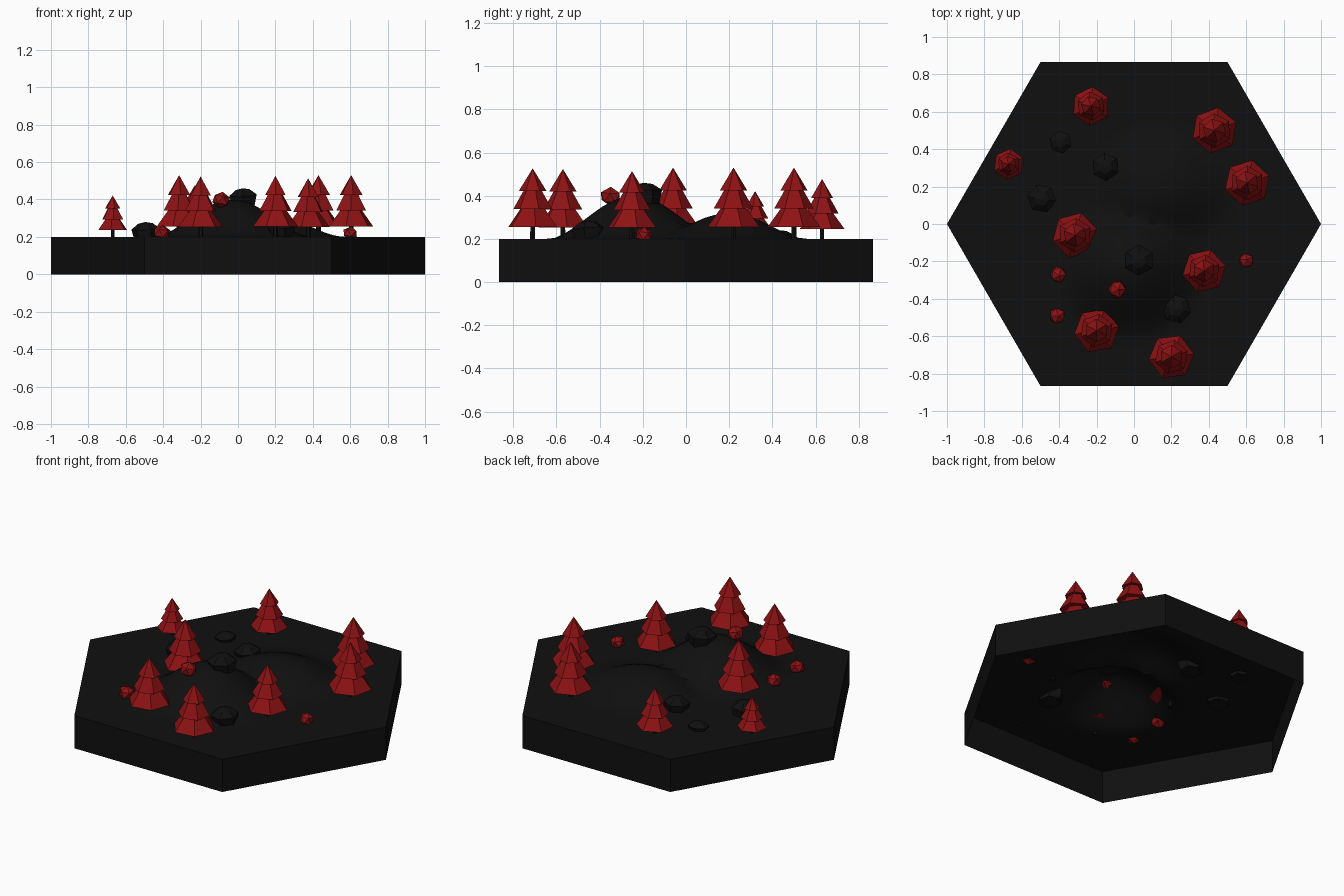
import bpy, bmesh, math
from mathutils import Matrix, Vector

if "Cube" in bpy.data.objects:
    bpy.data.objects.remove(bpy.data.objects["Cube"])


def make_material(name, color):
    m = bpy.data.materials.new(name)
    m.diffuse_color = (*color, 1)
    m.use_nodes = True
    m.node_tree.nodes["Principled BSDF"].inputs["Base Color"].default_value = m.diffuse_color
    return m


DARK = make_material("near_black", (0.005, 0.005, 0.005))
RED = make_material("deep_red", (0.27, 0.006, 0.007))


def finish(name, bm, mats):
    me = bpy.data.meshes.new(name)
    bm.to_mesh(me)
    bm.free()
    for m in mats:
        me.materials.append(m)
    ob = bpy.data.objects.new(name, me)
    bpy.context.collection.objects.link(ob)
    return ob


def stack(bm, rings, sides, turn=0.0, mat=0):
    """Closed, flat-faced solid through (radius, height) rings."""
    loops = []
    for r, z in rings:
        if r == 0:
            loops.append([bm.verts.new((0, 0, z))])
        else:
            loops.append([bm.verts.new((r * math.cos(turn + i * math.tau / sides),
                                        r * math.sin(turn + i * math.tau / sides), z))
                          for i in range(sides)])
    faces = []
    for a, b in zip(loops, loops[1:]):
        for i in range(sides):
            j = (i + 1) % sides
            if len(b) == 1:
                faces.append(bm.faces.new((a[i], a[j], b[0])))
            else:
                faces.append(bm.faces.new((a[i], a[j], b[j], b[i])))
    faces.append(bm.faces.new(loops[0][::-1]))
    if len(loops[-1]) > 1:
        faces.append(bm.faces.new(loops[-1]))
    for f in faces:
        f.material_index = mat


# Hills: centre x, y, radii x, y, height
HILLS = [(-0.03, -0.24, 0.42, 0.40, 0.20), (0.15, 0.20, 0.42, 0.36, 0.12)]


def ground(x, y):
    h = 0.0
    for cx, cy, rx, ry, top in HILLS:
        d = ((x - cx) / rx) ** 2 + ((y - cy) / ry) ** 2
        if d < 1:
            h = max(h, top * (1 - d) ** 2)
    return 0.2 + h


# Hexagonal ground tile with hills, open underneath
bm = bmesh.new()
bmesh.ops.create_circle(bm, cap_ends=True, cap_tris=True, segments=6, radius=1.0)
bmesh.ops.rotate(bm, verts=bm.verts, matrix=Matrix.Rotation(math.pi / 6, 3, 'Z'))
if max(v.co.x for v in bm.verts) < 0.99:
    bmesh.ops.rotate(bm, verts=bm.verts, matrix=Matrix.Rotation(math.pi / 6, 3, 'Z'))
bmesh.ops.subdivide_edges(bm, edges=bm.edges[:], cuts=19, use_grid_fill=True)
for v in bm.verts:
    v.co.z = ground(v.co.x, v.co.y)
bmesh.ops.recalc_face_normals(bm, faces=bm.faces)
if sum(f.normal.z for f in bm.faces) < 0:
    bmesh.ops.reverse_faces(bm, faces=bm.faces)
rim = [e for e in bm.edges if e.is_boundary]
walls = bmesh.ops.extrude_edge_only(bm, edges=rim)
for g in walls["geom"]:
    if isinstance(g, bmesh.types.BMVert):
        g.co.z = 0.0
bm.normal_update()
for f in bm.faces:
    c = f.calc_center_median()
    if abs(f.normal.z) < 0.1 and f.normal.dot(Vector((c.x, c.y, 0))) < 0:
        f.normal_flip()
tile = finish("ground_tile", bm, [DARK])
for p in tile.data.polygons:
    p.use_smooth = p.normal.z > 0.1
tile.data.set_sharp_from_angle(angle=math.radians(35))

# Trees: x, y, scale; three tiers over a thin trunk
TREES = [(-0.23, 0.63, 0.84), (-0.67, 0.32, 0.67), (0.43, 0.50, 1.0), (0.605, 0.22, 1.0),
         (-0.315, -0.06, 1.0), (0.375, -0.25, 0.95), (-0.20, -0.57, 0.98), (0.20, -0.71, 0.99)]
for n, (x, y, s) in enumerate(TREES):
    bm = bmesh.new()
    stack(bm, [(0.014, -0.01), (0.012, 0.08)], 6, mat=1)
    stack(bm, [(0.124, 0.055), (0.055, 0.15)], 6, 0.45 + n)
    stack(bm, [(0.092, 0.14), (0.038, 0.235)], 6, 0.65 + n)
    stack(bm, [(0.064, 0.225), (0, 0.33)], 6, 0.85 + n)
    ob = finish(f"tree_{n + 1}", bm, [RED, DARK])
    ob.location = (x, y, 0.2)
    ob.scale = (s, s, s)

# Rocks: x, y, radius, base height, top height
ROCKS = [(0.03, -0.19, 0.083, 0.36, 0.46), (-0.15, 0.31, 0.075, 0.19, 0.28),
         (-0.39, 0.44, 0.06, 0.18, 0.24), (0.23, -0.45, 0.08, 0.19, 0.285),
         (-0.49, 0.14, 0.078, 0.18, 0.28)]
for n, (x, y, r, low, high) in enumerate(ROCKS):
    bm = bmesh.new()
    stack(bm, [(0.8, 0), (1.0, 0.62), (0.5, 0.92), (0, 1.0)], 6, 0.5 + 0.1 * n)
    ob = finish(f"rock_{n + 1}", bm, [DARK])
    ob.location = (x, y, low)
    ob.scale = (r, r, high - low)
    ob.rotation_euler = (0.06, -0.05, 0)

# Bushes: x, y, radius, centre height
BUSHES = [(-0.405, -0.27, 0.046, 0.222), (-0.41, -0.49, 0.046, 0.222),
          (-0.09, -0.35, 0.05, 0.397), (0.60, -0.195, 0.042, 0.218)]
for n, (x, y, r, z) in enumerate(BUSHES):
    bm = bmesh.new()
    bmesh.ops.create_icosphere(bm, subdivisions=1, radius=r)
    ob = finish(f"bush_{n + 1}", bm, [RED])
    ob.location = (x, y, z)
    ob.rotation_euler = (0.15, 0.1, 0.6 * n)
    ob.scale = (1, 1, 0.9)
